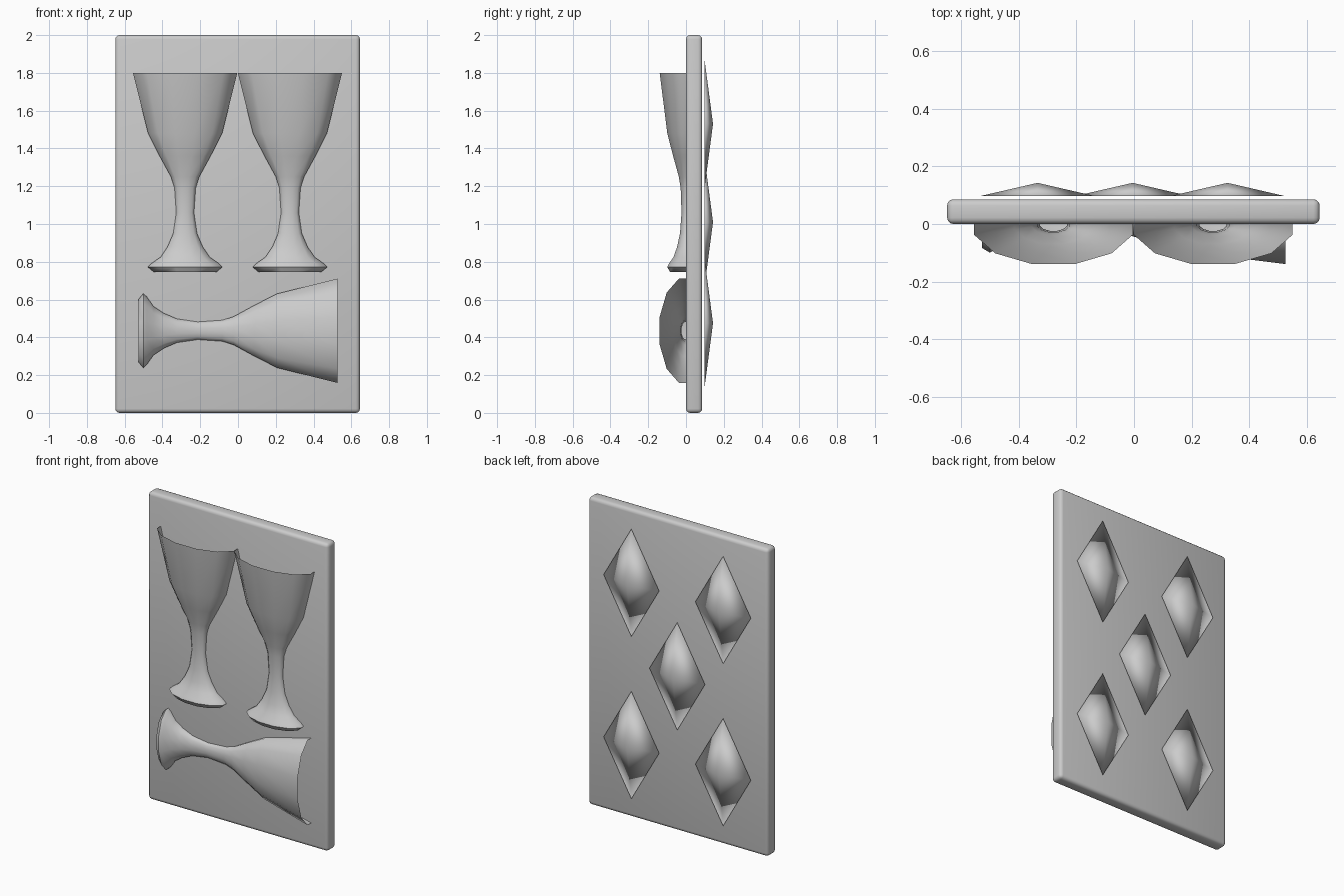
import bpy, bmesh, math
from mathutils import Matrix

if "Cube" in bpy.data.objects:
    bpy.data.objects.remove(bpy.data.objects["Cube"])

# (height, half width) of the goblet, foot to rim
PROFILE = [(0.745, 0.165), (0.772, 0.197), (0.79, 0.18), (0.825, 0.13), (0.88, 0.093),
           (0.95, 0.063), (1.06, 0.047), (1.19, 0.056), (1.25, 0.075),
           (1.36, 0.135), (1.48, 0.196), (1.8, 0.276)]


def finish(name, bm, angle=None, normals=True):
    if normals:
        bmesh.ops.recalc_face_normals(bm, faces=bm.faces[:])
    me = bpy.data.meshes.new(name)
    bm.to_mesh(me)
    bm.free()
    ob = bpy.data.objects.new(name, me)
    bpy.context.collection.objects.link(ob)
    bpy.ops.object.select_all(action='DESELECT')
    ob.select_set(True)
    bpy.context.view_layer.objects.active = ob
    if angle is None:
        bpy.ops.object.shade_smooth()
    else:
        bpy.ops.object.shade_smooth_by_angle(angle=math.radians(angle))
    return ob


# Door panel with rounded edges
bm = bmesh.new()
bmesh.ops.create_cube(bm, size=1, matrix=Matrix.Translation((-0.002, 0.043, 1.0))
                      @ Matrix.Diagonal((1.295, 0.086, 2.0, 1)))
bmesh.ops.bevel(bm, geom=bm.edges[:], offset=0.022, segments=3, profile=0.5, affect='EDGES')
finish("panel", bm, 40)


# Flattened half goblet: open at the rim, closed at the foot
def goblet(name, matrix):
    bm = bmesh.new()
    c15 = math.cos(math.radians(15))
    rings = []
    for z, r in PROFILE:
        R = r / c15
        pts = [(r, 0)]
        for a in range(15, 180, 30):
            t = math.radians(a)
            pts.append((R * math.cos(t), -0.505 * R * math.sin(t)))
        pts.append((-r, 0))
        rings.append([bm.verts.new((x, y, z)) for x, y in pts])
    for lo, hi in zip(rings, rings[1:]):
        for i in range(len(lo) - 1):
            # walls face outwards, away from the panel
            bm.faces.new((lo[i + 1], lo[i], hi[i], hi[i + 1]))
    bm.faces.new(rings[0])
    bmesh.ops.transform(bm, matrix=matrix, verts=bm.verts[:])
    finish(name, bm, 50, normals=True)


goblet("goblet_left", Matrix.Translation((-0.28, 0, 0)))
goblet("goblet_right", Matrix.Translation((0.275, 0, 0)))
# Lying goblet, rim towards +x
goblet("goblet_lying", Matrix.Translation((-1.273, 0, 0.435)) @ Matrix.Rotation(math.pi / 2, 4, 'Y'))


# Raised diamond studs on the back
def diamond(name, x, z):
    bm = bmesh.new()
    base = [bm.verts.new((x + dx, 0.097, z + dz))
            for dx, dz in ((0.2, 0), (0, 0.35), (-0.2, 0), (0, -0.35))]
    tip = bm.verts.new((x, 0.143, z))
    for i in range(4):
        bm.faces.new((base[i], base[(i + 1) % 4], tip))
    bm.faces.new(base)
    finish(name, bm)


spots = [(-0.335, 1.53), (0.325, 1.53), (-0.005, 1.01), (-0.335, 0.475), (0.325, 0.475)]
for n, (x, z) in enumerate(spots):
    diamond("back_diamond_%d" % (n + 1), x, z)
